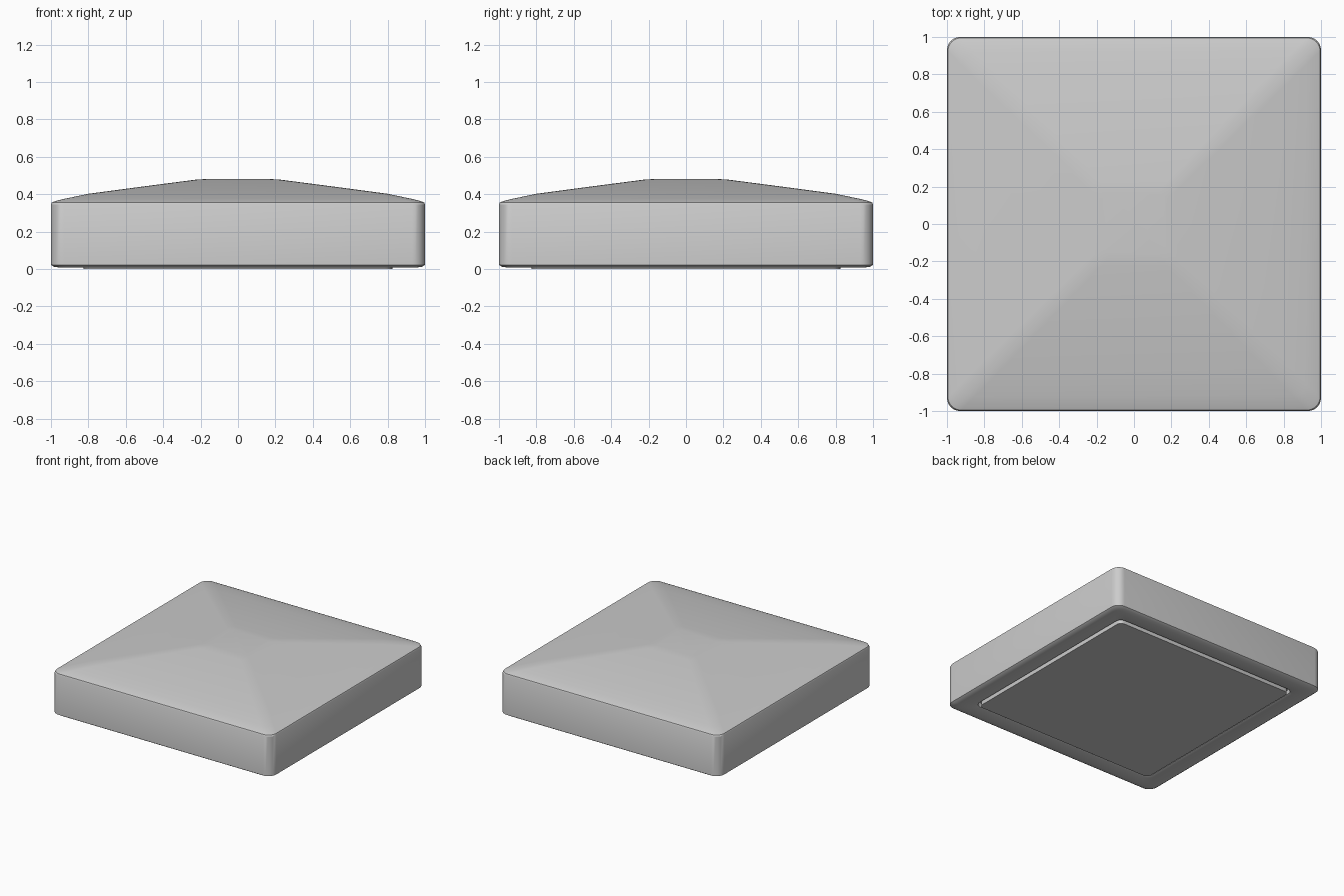
import bpy, bmesh, math

if "Cube" in bpy.data.objects:
    bpy.data.objects.remove(bpy.data.objects["Cube"])

SEG = 6  # segments per rounded corner


def ring(bm, half, z, r):
    """Rounded-square loop of vertices."""
    verts = []
    for q in range(4):
        a0 = q * math.pi / 2
        sx, sy = ((1, 1), (-1, 1), (-1, -1), (1, -1))[q]
        for i in range(SEG + 1):
            a = a0 + i / SEG * math.pi / 2
            verts.append(bm.verts.new((sx * (half - r) + r * math.cos(a),
                                       sy * (half - r) + r * math.sin(a), z)))
    return verts


def loft(name, profile, cap_start, cap_end):
    """Skin rounded-square rings given as (half width, z, corner radius)."""
    bm = bmesh.new()
    rings = [ring(bm, *p) for p in profile]
    n = len(rings[0])
    for a, b in zip(rings, rings[1:]):
        for i in range(n):
            j = (i + 1) % n
            bm.faces.new((a[i], a[j], b[j], b[i]))
    if cap_start:
        bm.faces.new(rings[0][::-1])
    if cap_end:
        bm.faces.new(rings[-1])
    bmesh.ops.recalc_face_normals(bm, faces=bm.faces[:])
    me = bpy.data.meshes.new(name)
    bm.to_mesh(me)
    bm.free()
    ob = bpy.data.objects.new(name, me)
    bpy.context.collection.objects.link(ob)
    bpy.ops.object.select_all(action='DESELECT')
    ob.select_set(True)
    bpy.context.view_layer.objects.active = ob
    bpy.ops.object.shade_smooth_by_angle(angle=math.radians(30))
    return ob


# Cap: groove floor, rounded rim, side wall and low pyramid roof
loft("post_cap", [
    (0.80, 0.05, 0.03), (0.845, 0.05, 0.05), (0.845, 0.015, 0.05),
    (0.86, 0.009, 0.05), (0.95, 0.007, 0.06), (0.985, 0.012, 0.07), (1.0, 0.022, 0.07),
    (1.0, 0.345, 0.07), (0.995, 0.356, 0.07), (0.975, 0.364, 0.07),
    (0.92, 0.377, 0.07), (0.80, 0.402, 0.07), (0.50, 0.442, 0.06),
    (0.23, 0.477, 0.05), (0.17, 0.481, 0.04)], True, True)

# Flat panel standing slightly proud of the rim
loft("bottom_panel", [(0.825, 0.05, 0.04), (0.825, 0.0, 0.04)], False, True)
